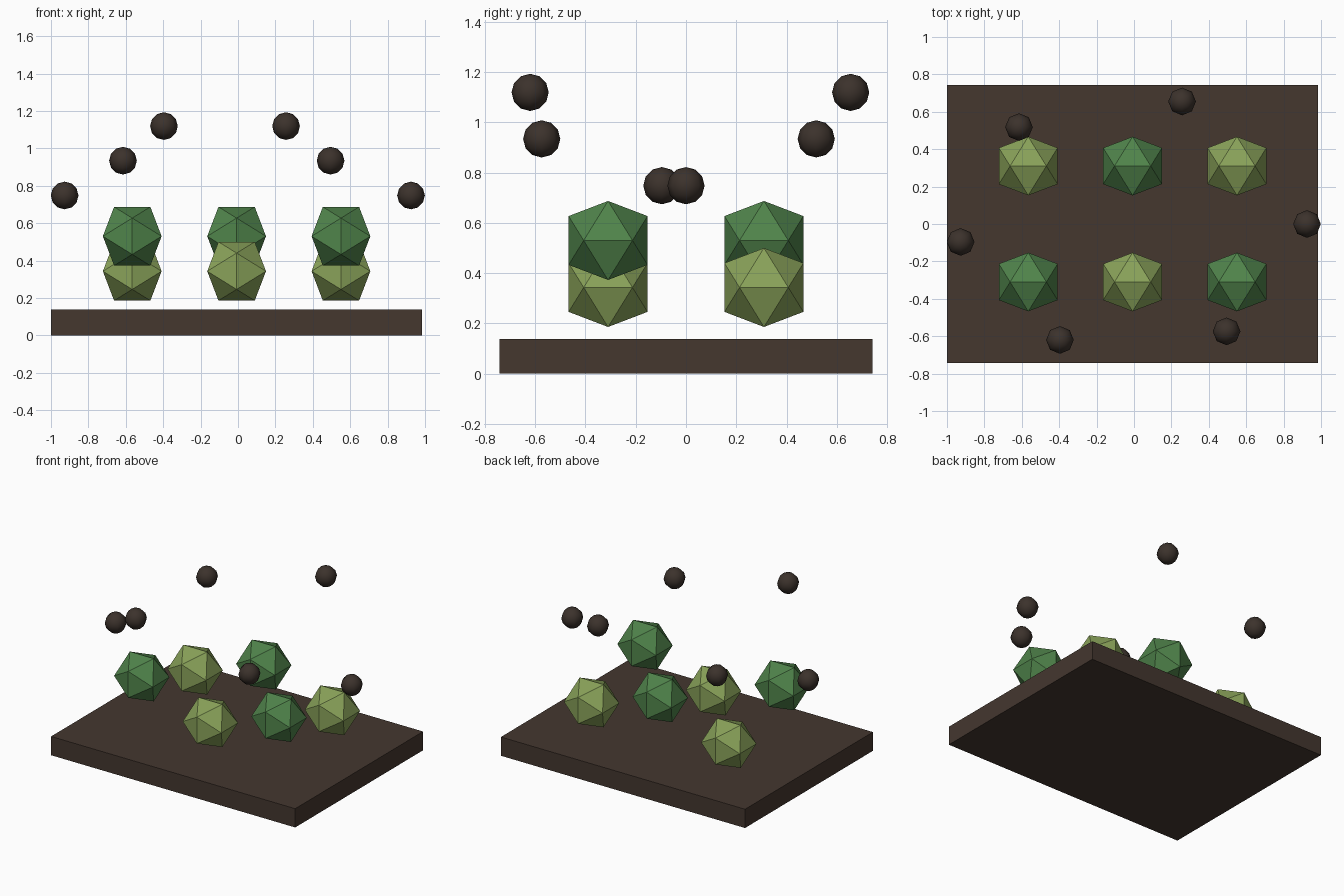
import bpy, bmesh
from math import sqrt

if "Cube" in bpy.data.objects:
    bpy.data.objects.remove(bpy.data.objects["Cube"])


def material(name, rgb):
    m = bpy.data.materials.new(name)
    m.diffuse_color = (*rgb, 1)
    m.use_nodes = True
    m.node_tree.nodes["Principled BSDF"].inputs["Base Color"].default_value = m.diffuse_color
    return m


SOIL = material("soil_brown", (0.058, 0.038, 0.028))
CLOD = material("dark_brown", (0.045, 0.032, 0.025))
LIGHT = material("light_green", (0.25, 0.36, 0.10))
DARK = material("deep_green", (0.08, 0.23, 0.07))


def finish(bm, name, loc, mat, smooth=False):
    bmesh.ops.recalc_face_normals(bm, faces=bm.faces)
    for f in bm.faces:
        f.smooth = smooth
    me = bpy.data.meshes.new(name)
    bm.to_mesh(me)
    bm.free()
    me.materials.append(mat)
    ob = bpy.data.objects.new(name, me)
    ob.location = loc
    bpy.context.collection.objects.link(ob)


def icosahedron(name, loc, half, mat):
    # axis-aligned: corners of three golden rectangles, then their hull
    bm = bmesh.new()
    a, b = half * 2 / (1 + sqrt(5)), half
    for s in (-1, 1):
        for t in (-1, 1):
            for co in ((s * a, 0, t * b), (s * b, t * a, 0), (0, s * b, t * a)):
                bm.verts.new(co)
    bmesh.ops.convex_hull(bm, input=bm.verts[:])
    finish(bm, name, loc, mat)


CX = -0.0075

# soil slab
bm = bmesh.new()
bmesh.ops.create_cube(bm, size=1)
bmesh.ops.scale(bm, vec=(1.985, 1.485, 0.138), verts=bm.verts)
finish(bm, "soil_slab", (CX, 0, 0.069), SOIL)

# two rows of leafy plants, alternating colour and height
for row, y in enumerate((-0.31, 0.31)):
    for col in range(3):
        low = (row + col) % 2
        icosahedron(f"plant_{row}_{col}", (CX + (col - 1) * 0.558, y, 0.343 if low else 0.53),
                    0.157, LIGHT if low else DARK)

# ring of small floating clods
for i, loc in enumerate(((0.925, 0, 0.748), (0.257, 0.655, 1.119), (-0.615, 0.518, 0.934),
                         (-0.927, -0.096, 0.748), (-0.396, -0.62, 1.119), (0.495, -0.574, 0.934))):
    bm = bmesh.new()
    bmesh.ops.create_uvsphere(bm, u_segments=8, v_segments=6, radius=0.074)
    finish(bm, f"clod_{i}", loc, CLOD, smooth=True)
